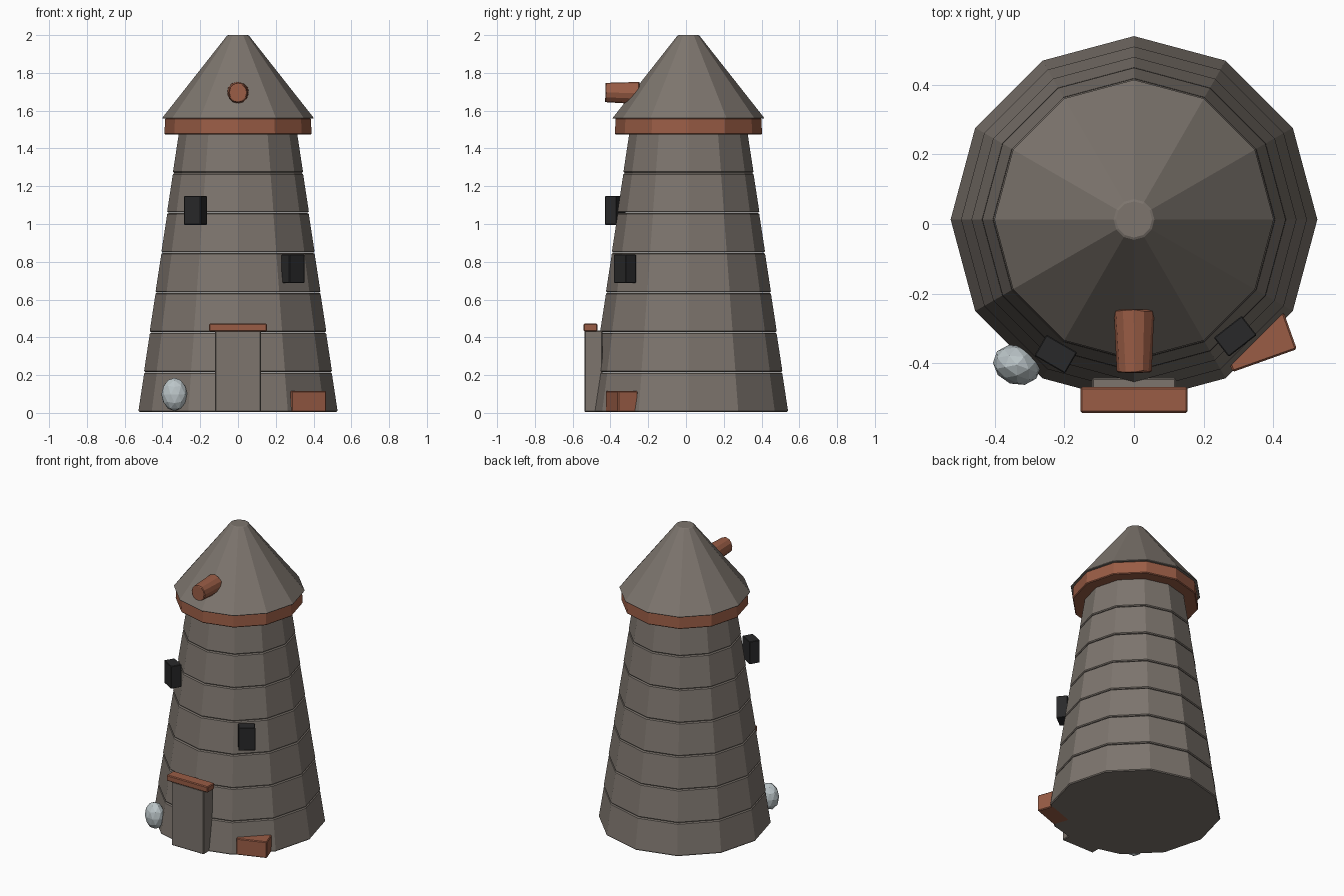
import bpy, bmesh, math
from mathutils import Matrix

if "Cube" in bpy.data.objects:
    bpy.data.objects.remove(bpy.data.objects["Cube"])

CY = 0.013   # tower axis in y


def material(name, rgb):
    m = bpy.data.materials.new(name)
    m.diffuse_color = (*rgb, 1.0)
    m.use_nodes = True
    m.node_tree.nodes["Principled BSDF"].inputs["Base Color"].default_value = m.diffuse_color
    return m


STONE = material("warm grey stone", (0.205, 0.178, 0.155))
RUST = material("rust orange", (0.32, 0.108, 0.06))
BLACK = material("charcoal black", (0.022, 0.022, 0.023))
PALE = material("pale grey rock", (0.50, 0.56, 0.58))


def finish(name, bm, mat, matrix, bevel=0.0):
    bm.transform(matrix)
    if bevel:
        edges = [e for e in bm.edges if len(e.link_faces) == 2
                 and e.calc_face_angle(0) > math.radians(35)]
        bmesh.ops.bevel(bm, geom=edges, offset=bevel, segments=1,
                        affect='EDGES', profile=0.5)
    me = bpy.data.meshes.new(name)
    bm.to_mesh(me)
    bm.free()
    me.materials.append(mat)
    ob = bpy.data.objects.new(name, me)
    bpy.context.collection.objects.link(ob)
    return ob


def frustum(name, mat, r0, r1, height, matrix, sides=12, bevel=0.005):
    # base at local z = 0, corners on the x and y axes
    bm = bmesh.new()
    bmesh.ops.create_cone(bm, cap_ends=True, segments=sides, radius1=r0,
                          radius2=r1, depth=height,
                          matrix=Matrix.Translation((0, 0, height / 2)))
    return finish(name, bm, mat, matrix, bevel)


def box(name, mat, center, size, turn=0.0, bevel=0.005):
    bm = bmesh.new()
    bmesh.ops.create_cube(bm, size=1, matrix=Matrix.Diagonal((*size, 1)))
    m = Matrix.Translation(center) @ Matrix.Rotation(math.radians(turn), 4, 'Z')
    return finish(name, bm, mat, m, bevel)


# stacked stone courses, each with a small lip over the next
radii = [0.528, 0.498, 0.468, 0.437, 0.406, 0.376, 0.345]
for i, r in enumerate(radii):
    z = 0.005 + i * 0.211
    frustum(f"stone_course_{i + 1}", STONE, r, r - 0.032, 0.209,
            Matrix.Translation((0, CY, z)), bevel=0.006)

# eave band and conical roof
frustum("eave_band", RUST, 0.39, 0.385, 0.088, Matrix.Translation((0, CY, 1.474)))
frustum("roof", STONE, 0.404, 0.056, 0.442, Matrix.Translation((0, CY, 1.558)),
        bevel=0.004)

# pipe sticking out of the front of the roof
frustum("roof_pipe", RUST, 0.059, 0.051, 0.18,
        Matrix.Translation((0, -0.247, 1.693)) @ Matrix.Rotation(math.radians(89), 4, 'X'))

# windows
box("upper_window", BLACK, (-0.225, -0.374, 1.072), (0.102, 0.07, 0.152), -30, 0.003)
box("lower_window", BLACK, (0.291, -0.323, 0.763), (0.102, 0.07, 0.152), 38, 0.003)

# door and lintel
box("door", STONE, (0, -0.49, 0.22), (0.242, 0.096, 0.43))
box("door_lintel", RUST, (0, -0.506, 0.452), (0.308, 0.074, 0.04))

# loose block at the base
box("base_block", RUST, (0.357, -0.34, 0.06), (0.196, 0.112, 0.11), 19.6)

# boulder at the base
bm = bmesh.new()
bmesh.ops.create_icosphere(bm, subdivisions=2, radius=1)
finish("boulder", bm, PALE, Matrix.Translation((-0.337, -0.405, 0.098))
       @ Matrix.Rotation(math.radians(-20), 4, 'Z')
       @ Matrix.Diagonal((0.07, 0.057, 0.088, 1)))
